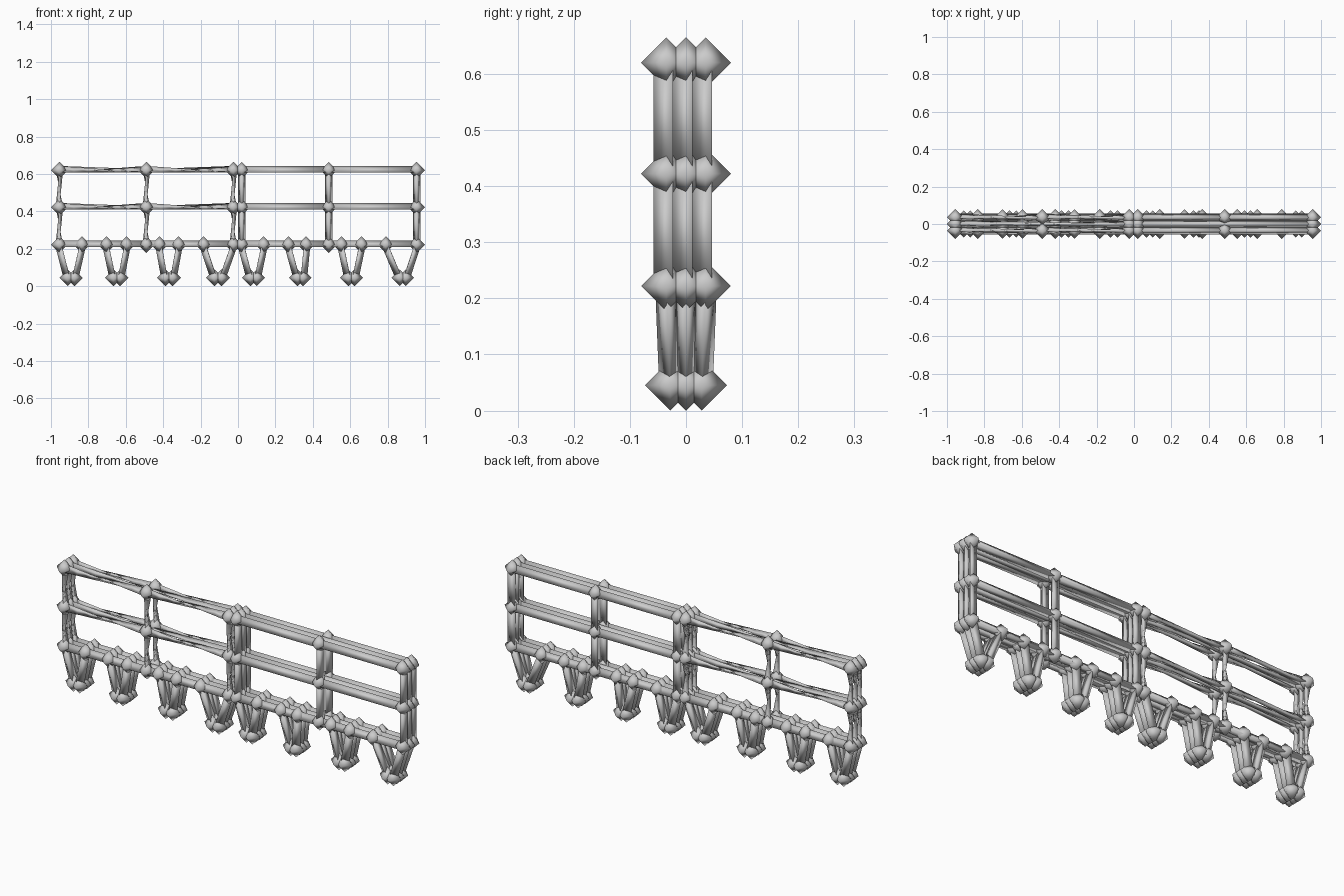
import bpy, bmesh
from mathutils import Vector, Matrix
from math import pi, cos, sin

if "Cube" in bpy.data.objects:
    bpy.data.objects.remove(bpy.data.objects["Cube"])

NODE, ROD = 0.045, 0.023
LAYERS = (-0.035, 0.0, 0.035)
LEVELS = (0.222, 0.422, 0.62)
PANELS = {"left": (-0.955, -0.49, -0.025), "right": (0.02, 0.485, 0.955)}
# each foot: rail x start, rail x end, ground x start, ground x end
FEET = {
    "left": [(-0.955, -0.835, -0.91, -0.875), (-0.703, -0.596, -0.665, -0.63),
             (-0.42, -0.318, -0.388, -0.35), (-0.184, -0.025, -0.125, -0.088)],
    "right": [(0.02, 0.137, 0.067, 0.1), (0.27, 0.364, 0.318, 0.347),
              (0.553, 0.66, 0.59, 0.623), (0.79, 0.955, 0.865, 0.897)],
}


def joint(bm, p):
    """Eight-sided diamond joint."""
    p = Vector(p)
    top, bottom = (bm.verts.new(p + Vector((0, 0, s * NODE))) for s in (1, -1))
    ring = [bm.verts.new(p + NODE * Vector((cos(i * pi / 2), sin(i * pi / 2), 0))) for i in range(4)]
    for i in range(4):
        a, b = ring[i], ring[(i + 1) % 4]
        bm.faces.new((a, b, top))
        bm.faces.new((b, a, bottom))


def rod(bm, a, b, ridge, twist=0.0):
    """Three-sided rod from a to b, ridge edge facing the given way, optionally twisted."""
    a, b = Vector(a), Vector(b)
    d = (b - a).normalized()
    u = Vector(ridge)
    u = (u - d * u.dot(d)).normalized()
    v = d.cross(u)

    def corners(c, turn):
        return [c + ROD * (u * cos(turn + k * 2 * pi / 3) + v * sin(turn + k * 2 * pi / 3)) for k in range(3)]
    start, end = corners(a, 0), corners(b, twist)
    steps = 6 if twist else 1
    rings = [[bm.verts.new(p.lerp(q, i / steps)) for p, q in zip(start, end)] for i in range(steps + 1)]
    for r, s in zip(rings, rings[1:]):
        for k in range(3):
            n = (k + 1) % 3
            bm.faces.new((r[k], r[n], s[n], s[k]))
    bm.faces.new(rings[0][::-1])
    bm.faces.new(rings[-1])


def finish(bm, name):
    mesh = bpy.data.meshes.new(name)
    bmesh.ops.recalc_face_normals(bm, faces=bm.faces)
    for f in bm.faces:
        f.smooth = True
    bm.to_mesh(mesh)
    bm.free()
    bpy.context.collection.objects.link(bpy.data.objects.new(name, mesh))


for side, (x0, xm, x1) in PANELS.items():
    twist = 2 * pi / 3 if side == "left" else 0.0
    rails, posts, legs, joints = (bmesh.new() for _ in range(4))
    for y in LAYERS:
        # rails: the middle layer runs straight through, outer layers meet the middle post
        stops = (x0, x1) if y == 0 else (x0, xm, x1)
        for z in LEVELS:
            for a, b in zip(stops, stops[1:]):
                rod(rails, (a, y, z), (b, y, z), (0, 0, 1), twist if z > 0.3 else 0)
        # posts and their joints
        for x in stops:
            for a, b in zip(LEVELS, LEVELS[1:]):
                rod(posts, (x, y, a), (x, y, b), (0, -1, 0), twist)
            for z in LEVELS:
                joint(joints, (x, y, z))
        # tapered feet
        for ta, tb, ga, gb in FEET[side]:
            g = y * 0.8
            for t, x, out in ((ta, ga, -1), (tb, gb, 1)):
                rod(legs, (t, y, LEVELS[0]), (x, g, NODE), (out, 0, 0))
                joint(joints, (x, g, NODE))
                if t not in (x0, x1):
                    joint(joints, (t, y, LEVELS[0]))
            rod(legs, (ga, g, NODE), (gb, g, NODE), (0, 0, 1))
    finish(rails, side + "_rails")
    finish(posts, side + "_posts")
    finish(legs, side + "_legs")
    finish(joints, side + "_joints")
